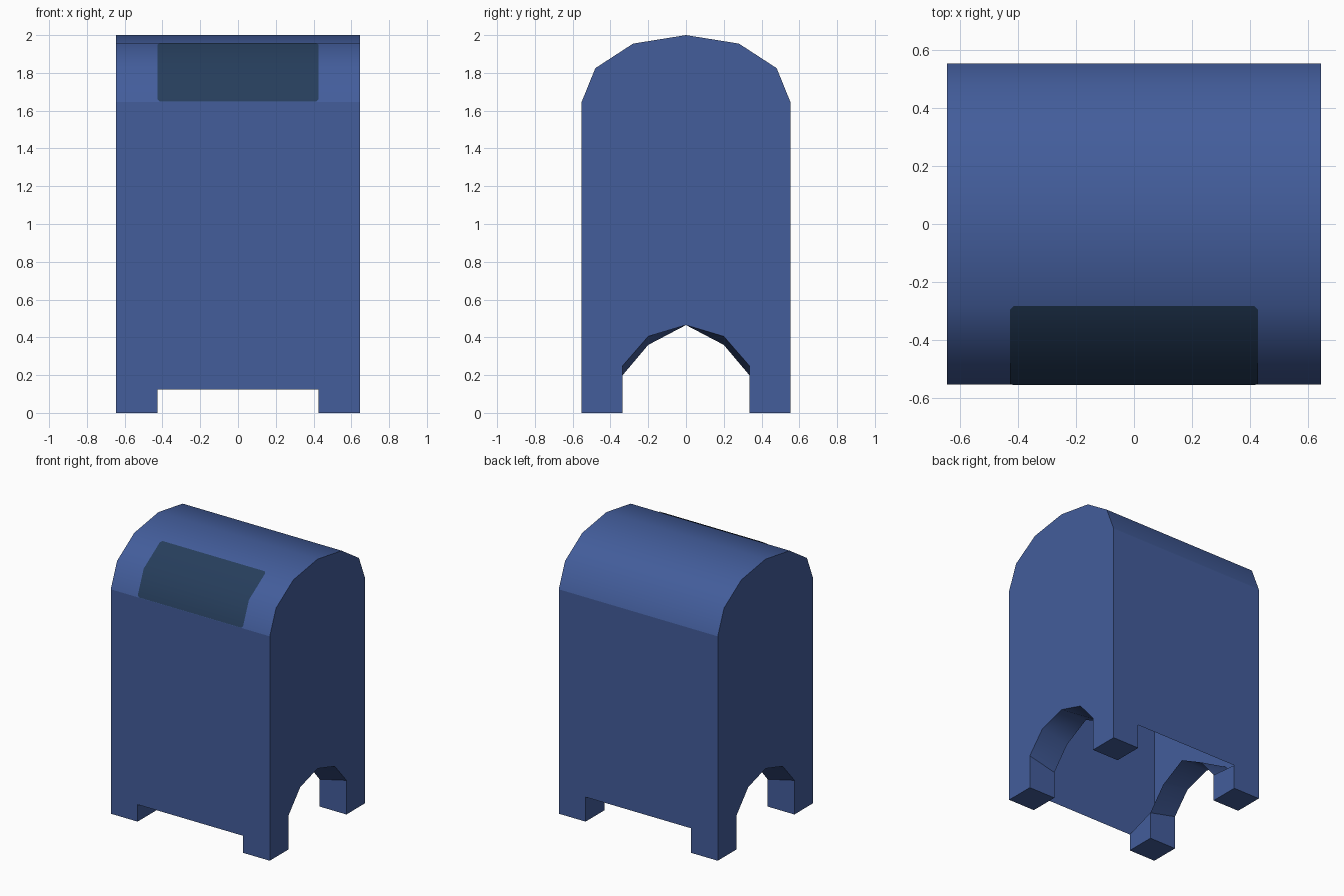
import bpy, bmesh

cube = bpy.data.objects.get("Cube")
if cube:
    bpy.data.objects.remove(cube)


def material(name, rgb):
    mat = bpy.data.materials.new(name)
    mat.use_nodes = True
    mat.diffuse_color = (*rgb, 1)
    mat.node_tree.nodes["Principled BSDF"].inputs["Base Color"].default_value = (*rgb, 1)
    return mat


def make_object(name, bm, mat):
    bmesh.ops.remove_doubles(bm, verts=bm.verts, dist=0.0005)
    bmesh.ops.recalc_face_normals(bm, faces=bm.faces)
    mesh = bpy.data.meshes.new(name)
    bm.to_mesh(mesh)
    bm.free()
    mesh.materials.append(mat)
    obj = bpy.data.objects.new(name, mesh)
    bpy.context.collection.objects.link(obj)
    return obj


def face(bm, points, smooth=False):
    f = bm.faces.new([bm.verts.new(p) for p in points])
    f.smooth = smooth


def both_ways(half):
    """Mirror a (y, z) half profile that ends on y = 0."""
    return [(-y, z) for y, z in half] + half[-2::-1]


W, D = 0.645, 0.553          # half width and half depth
LEG_X, LEG_Y = 0.427, 0.335  # inner corner of each leg
EAVE = 1.645
FRONT_GAP, BACK_GAP = 0.125, 0.18

roof = both_ways([(D, EAVE), (0.48, 1.825), (0.28, 1.955), (0, 2)])
arch_out = both_ways([(LEG_Y, 0.25), (0.2, 0.405), (0, 0.465)])
arch_in = both_ways([(LEG_Y, 0.2), (0.2, 0.36), (0, 0.465)])

# Hollow body, one half, mirrored across x
bm = bmesh.new()

# Side wall with its arch
outline = [(-D, 0)] + roof + [(D, 0), (LEG_Y, 0)] + arch_out[::-1] + [(-LEG_Y, 0)]
face(bm, [(W, y, z) for y, z in outline])

# Rounded roof
for (y0, z0), (y1, z1) in zip(roof, roof[1:]):
    face(bm, [(0, y0, z0), (W, y0, z0), (W, y1, z1), (0, y1, z1)], True)

# Arch lining
for i in range(len(arch_out) - 1):
    face(bm, [(W, *arch_out[i]), (W, *arch_out[i + 1]),
              (LEG_X, *arch_in[i + 1]), (LEG_X, *arch_in[i])], True)

# Front and back walls and the legs
for s, gap in ((-1, FRONT_GAP), (1, BACK_GAP)):
    y, yi = s * D, s * LEG_Y
    face(bm, [(0, y, gap), (LEG_X, y, gap), (LEG_X, y, 0),
              (W, y, 0), (W, y, EAVE), (0, y, EAVE)])
    face(bm, [(LEG_X, y, 0), (W, y, 0), (W, yi, 0), (LEG_X, yi, 0)])
    face(bm, [(LEG_X, y, 0), (LEG_X, y, gap), (LEG_X, yi, 0.2), (LEG_X, yi, 0)])
    face(bm, [(W, yi, 0), (W, yi, 0.25), (LEG_X, yi, 0.2), (LEG_X, yi, 0)])

body = make_object("body", bm, material("blue_paint", (0.056, 0.11, 0.33)))
body.modifiers.new("Mirror", 'MIRROR').use_axis[0] = True

# Dark flap following the two lower front roof facets, with clipped corners
bm = bmesh.new()
low, mid, high = roof[:3]


def between(a, b, t):
    return tuple(p + (q - p) * t for p, q in zip(a, b))


rows = [(low, 0.415), (between(low, mid, 0.07), LEG_X), (mid, LEG_X),
        (between(mid, high, 0.94), LEG_X), (high, 0.415)]
lift = 0.003
for ((y0, z0), w0), ((y1, z1), w1) in zip(rows, rows[1:]):
    face(bm, [(-w0, y0 - lift, z0 + lift), (w0, y0 - lift, z0 + lift),
              (w1, y1 - lift, z1 + lift), (-w1, y1 - lift, z1 + lift)], True)
make_object("deposit_flap", bm, material("dark_slate", (0.019, 0.047, 0.105)))
